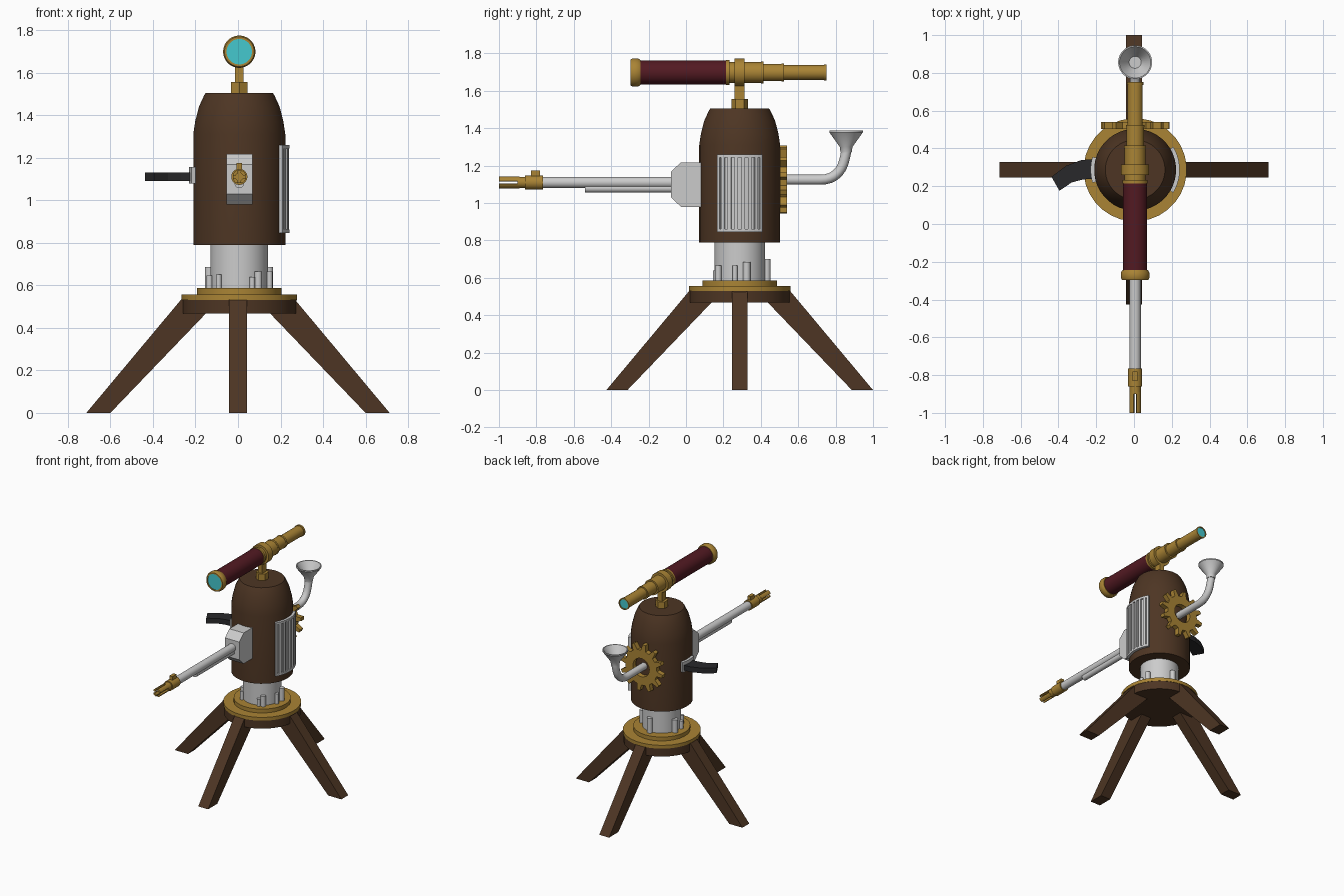
import bpy, bmesh
from math import sin, cos, pi, radians
from mathutils import Vector, Matrix

if "Cube" in bpy.data.objects:
    bpy.data.objects.remove(bpy.data.objects["Cube"])

CX, CY = 0.006, 0.287          # axis of the turret


def material(name, rgb):
    m = bpy.data.materials.new(name)
    m.diffuse_color = (*rgb, 1)
    m.use_nodes = True
    m.node_tree.nodes["Principled BSDF"].inputs["Base Color"].default_value = m.diffuse_color
    return m


WOOD = material("wood", (0.075, 0.036, 0.017))
BRASS = material("brass", (0.40, 0.23, 0.035))
MAROON = material("maroon", (0.085, 0.010, 0.016))
GLASS = material("glass", (0.06, 0.58, 0.62))
DARK = material("dark_iron", (0.022, 0.022, 0.024))
GREY = None


def finish(name, bm, mat, smooth=False):
    bmesh.ops.recalc_face_normals(bm, faces=bm.faces)
    me = bpy.data.meshes.new(name)
    bm.to_mesh(me)
    bm.free()
    ob = bpy.data.objects.new(name, me)
    bpy.context.collection.objects.link(ob)
    if mat:
        me.materials.append(mat)
    if smooth:
        bpy.context.view_layer.objects.active = ob
        ob.select_set(True)
        bpy.ops.object.shade_smooth_by_angle(angle=radians(35))
        ob.select_set(False)
    return ob


def lathe(name, profile, at, mat, axis='Z', n=32, smooth=True):
    """Revolve (radius, height) points; heights are absolute along the axis."""
    bm = bmesh.new()
    rings = []
    for r, h in profile:
        ring = []
        for i in range(n):
            a = 2 * pi * (i + 0.5) / n
            u, v = r * cos(a), r * sin(a)
            ring.append(bm.verts.new((at[0] + u, at[1] + v, h) if axis == 'Z'
                                     else (at[0] + u, h, at[1] + v)))
        rings.append(ring)
    for a, b in zip(rings, rings[1:]):
        for i in range(n):
            j = (i + 1) % n
            bm.faces.new((a[i], a[j], b[j], b[i]))
    bm.faces.new(rings[0])
    bm.faces.new(rings[-1])
    return finish(name, bm, mat, smooth)


def prism(name, outline, offset, mat):
    """Extrude a flat outline of 3D points by an offset vector."""
    bm = bmesh.new()
    f = bm.faces.new([bm.verts.new(p) for p in outline])
    ext = bmesh.ops.extrude_face_region(bm, geom=[f])
    bmesh.ops.translate(bm, vec=Vector(offset),
                        verts=[g for g in ext['geom'] if isinstance(g, bmesh.types.BMVert)])
    return finish(name, bm, mat)


def box(name, lo, hi, mat):
    (x0, y0, z0), (x1, y1, z1) = lo, hi
    return prism(name, [(x0, y0, z0), (x1, y0, z0), (x1, y1, z0), (x0, y1, z0)], (0, 0, z1 - z0), mat)


def arc_plate(name, a0, a1, r0, r1, z0, z1, mat, at=(CX, CY)):
    """Curved plate hugging the barrel between two angles (degrees)."""
    n = max(1, round(abs(a1 - a0) / 6))
    angs = [radians(a0 + (a1 - a0) * i / n) for i in range(n + 1)]
    pts = [(at[0] + r1 * cos(a), at[1] + r1 * sin(a), z0) for a in angs]
    pts += [(at[0] + r0 * cos(a), at[1] + r0 * sin(a), z0) for a in reversed(angs)]
    return prism(name, pts, (0, 0, z1 - z0), mat)


# Four splayed legs
for i, side in enumerate(("right", "back", "left", "front")):
    leg = prism(side + "_leg", [(0.713, -0.042, 0), (0.60, -0.042, 0), (0.11, -0.042, 0.51),
                                (0.11, -0.042, 0.532), (0.268, -0.042, 0.532)], (0, 0.084, 0), WOOD)
    leg.data.transform(Matrix.Translation((0, CY, 0)) @ Matrix.Rotation(i * pi / 2, 4, 'Z'))

# Base plate, brass rings, neck
C = (CX, CY)
lathe("base_plate", [(0.27, 0.467), (0.27, 0.53)], C, WOOD)
lathe("lower_ring", [(0.273, 0.53), (0.273, 0.556)], C, BRASS)
lathe("upper_ring", [(0.20, 0.555), (0.20, 0.586)], C, BRASS)
lathe("neck", [(0.136, 0.58), (0.136, 0.80)], C, GREY)

# Short pipes clustered round the neck
for k, (ang, top, r) in enumerate([(15, 0.685, 0.02), (-10, 0.665, 0.014), (-52, 0.665, 0.018), (-65, 0.64, 0.013),
                                   (90, 0.70, 0.02), (165, 0.685, 0.022), (195, 0.645, 0.015),
                                   (228, 0.65, 0.014)]):
    a = radians(ang)
    lathe(f"neck_pipe_{k}", [(r, 0.58), (r, top)], (CX + 0.145 * cos(a), CY + 0.145 * sin(a)), GREY, n=12)

# Wooden barrel body with domed shoulder
lathe("body", [(0.217, 0.79), (0.217, 1.31), (0.208, 1.37), (0.19, 1.44), (0.166, 1.492), (0.158, 1.505)],
      C, WOOD, n=40)

# Telescope mount
lathe("mount_nut", [(0.045, 1.50), (0.045, 1.556)], C, BRASS, n=6, smooth=False)
box("mount_post", (CX - 0.019, CY - 0.027, 1.55), (CX + 0.019, CY + 0.027, 1.65), BRASS)

# Telescope
S = (CX, 1.698)
lathe("scope_front_ring", [(0.060, -0.287), (0.060, -0.297), (0.070, -0.297), (0.076, -0.285),
                           (0.076, -0.258), (0.068, -0.244)], S, BRASS, 'Y')
lathe("scope_front_lens", [(0.060, -0.292), (0.060, -0.28)], S, GLASS, 'Y')
lathe("scope_tube", [(0.064, -0.25), (0.064, 0.222)], S, MAROON, 'Y')
lathe("scope_draw_tubes", [(0.067, 0.215), (0.067, 0.232), (0.056, 0.232), (0.056, 0.40), (0.058, 0.40),
                           (0.058, 0.415), (0.047, 0.415), (0.047, 0.51), (0.049, 0.51), (0.049, 0.525),
                           (0.040, 0.525), (0.040, 0.737), (0.044, 0.737), (0.044, 0.752),
                           (0.036, 0.752), (0.036, 0.742)], S, BRASS, 'Y')
lathe("scope_rear_lens", [(0.036, 0.74), (0.036, 0.747)], S, GLASS, 'Y')
lathe("scope_clamp", [(0.074, CY - 0.027), (0.074, CY + 0.027)], S, BRASS, 'Y')

# Gun housing, barrel and lower rod
x0 = CX - 0.061
prism("gun_housing", [(x0, 0.12, 0.98), (x0, -0.027, 0.98), (x0, -0.08, 1.03), (x0, -0.08, 1.168),
                      (x0, -0.027, 1.218), (x0, 0.12, 1.218)], (0.122, 0, 0), GREY)
G = (CX, 1.11)
lathe("gun_barrel", [(0.03, -0.78), (0.03, -0.07)], G, GREY, 'Y', 24)
lathe("gun_rod", [(0.022, -0.54), (0.022, -0.07)], (CX, 1.078), GREY, 'Y', 16)

# Muzzle with sight and four prongs
lathe("muzzle_collar", [(0.038, -0.86), (0.038, -0.765)], G, BRASS, 'Y', 24)
box("front_sight", (CX - 0.013, -0.83, 1.13), (CX + 0.013, -0.78, 1.174), BRASS)
lathe("muzzle_core", [(0.022, -0.90), (0.03, -0.90), (0.03, -0.85)], G, BRASS, 'Y', 24)
for k in range(4):
    p = arc_plate(f"muzzle_prong_{k}", 90 * k + 15, 90 * k + 75, 0.018, 0.032, 0.89, 1.0, BRASS, (0, 0))
    p.data.transform(Matrix.Translation((CX, 0, 1.11)) @ Matrix.Rotation(pi / 2, 4, 'X'))

# Side vent: back plate, frame and ribs
Z0, Z1 = 0.846, 1.26
arc_plate("vent_back", -31, 31, 0.205, 0.224, Z0, Z1, GREY)
arc_plate("vent_frame_bottom", -31, 31, 0.215, 0.236, Z0, Z0 + 0.016, GREY)
arc_plate("vent_frame_top", -31, 31, 0.215, 0.236, Z1 - 0.016, Z1, GREY)
for s, label in ((-1, "front"), (1, "back")):
    arc_plate("vent_frame_" + label, s * 27.5, s * 31, 0.215, 0.236, Z0 + 0.016, Z1 - 0.016, GREY)
for k in range(6):
    a = -22.5 + 9 * k
    arc_plate(f"vent_rib_{k}", a - 2.3, a + 2.3, 0.215, 0.235, Z0 + 0.016, Z1 - 0.016, GREY)

# Curved side magazine and its bracket
arc_plate("magazine_bracket", 163, 197, 0.205, 0.236, 1.078, 1.156, GREY)
outer = [(-0.20, 0.345), (-0.28, 0.338), (-0.36, 0.308), (-0.437, 0.25)]
inner = [(-0.395, 0.176), (-0.33, 0.22), (-0.27, 0.236), (-0.20, 0.24)]
prism("magazine", [(x, y, 1.091) for x, y in outer + inner], (0, 0, 0.04), DARK)

# Back gear: toothed ring with open centre
bm = bmesh.new()
N = 12
loops = {}
for y in (0.503, 0.54):
    for kind in ("in", "out"):
        ring = []
        for i in range(N * 4):
            a = 2 * pi * (i + 0.5) / (N * 4)
            r = 0.07 if kind == "in" else (0.182 if i % 4 in (0, 1) else 0.135)
            if kind == "out" and i % 4 in (2, 3):
                a += 0.05 * (1 if i % 4 == 3 else -1)
            ring.append(bm.verts.new((CX + r * cos(a), y, 1.127 + r * sin(a))))
        loops[(y, kind)] = ring
order = [loops[k] for k in ((0.503, "in"), (0.503, "out"), (0.54, "out"), (0.54, "in"))]
for a, b in zip(order, order[1:] + order[:1]):
    for i in range(N * 4):
        j = (i + 1) % (N * 4)
        bm.faces.new((a[i], a[j], b[j], b[i]))
finish("back_gear", bm, BRASS)

# Exhaust pipe and horn
cu = bpy.data.curves.new("exhaust_pipe", 'CURVE')
cu.dimensions = '3D'
cu.bevel_depth, cu.bevel_resolution, cu.use_fill_caps, cu.resolution_u = 0.027, 4, True, 8
sp = cu.splines.new('BEZIER')
path = [((0.48, 1.125), (0.1, 0)), ((0.72, 1.125), (0.075, 0)), ((0.842, 1.215), (0.012, 0.04)), ((0.856, 1.29), (0, 0.02))]
sp.bezier_points.add(len(path) - 1)
for bp, ((y, z), (dy, dz)) in zip(sp.bezier_points, path):
    bp.co = (CX, y, z)
    bp.handle_left, bp.handle_right = (CX, y - dy, z - dz), (CX, y + dy, z + dz)
bpy.context.collection.objects.link(bpy.data.objects.new("exhaust_pipe", cu))
lathe("exhaust_horn", [(0.03, 1.27), (0.034, 1.30), (0.09, 1.378), (0.09, 1.387), (0.083, 1.387), (0.032, 1.305)],
      (CX, 0.856), GREY)
